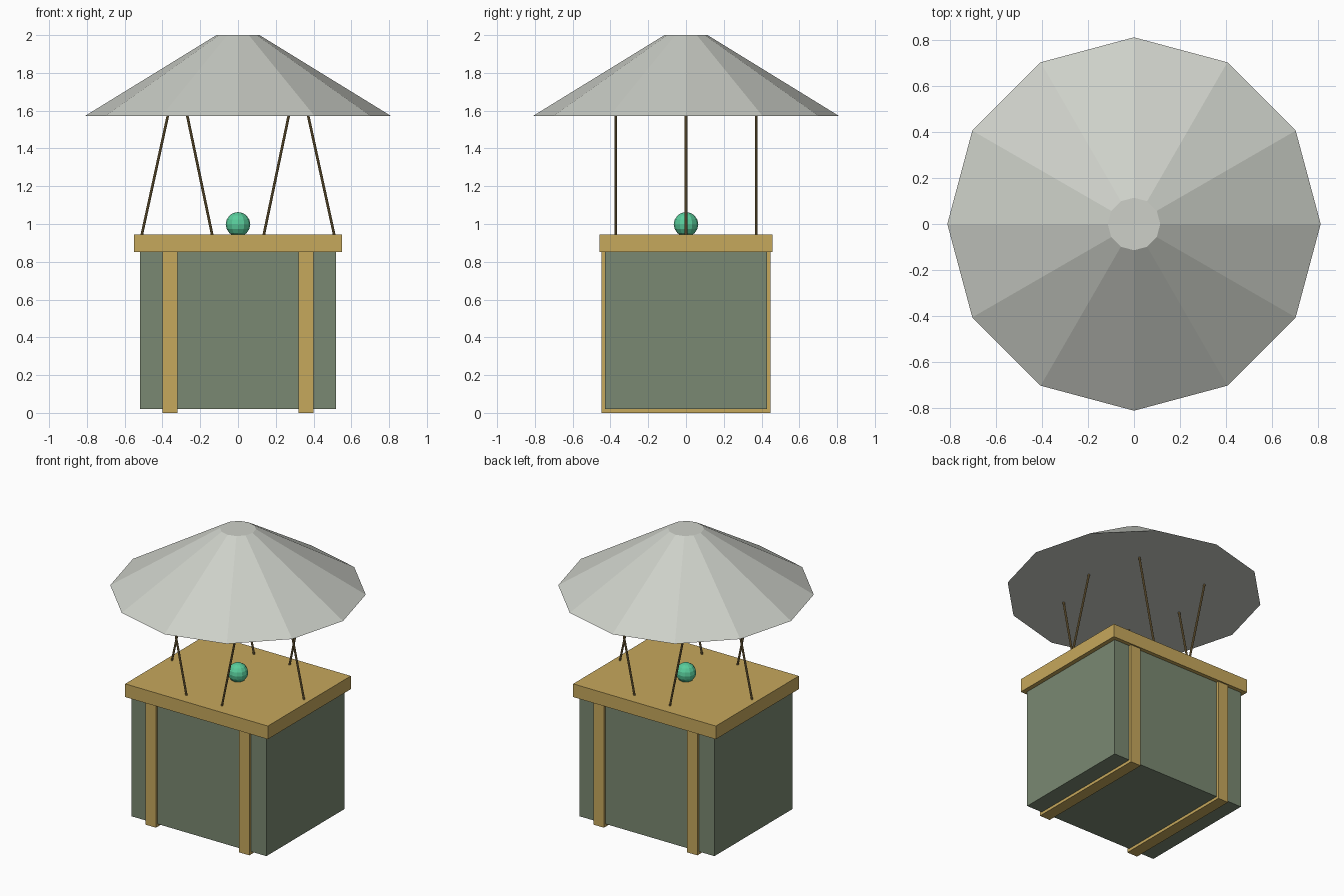
import bpy
from math import pi
from mathutils import Vector

cube = bpy.data.objects.get("Cube")
if cube:
    bpy.data.objects.remove(cube, do_unlink=True)


def material(name, rgb):
    m = bpy.data.materials.new(name)
    m.use_nodes = True
    m.diffuse_color = (*rgb, 1)
    m.node_tree.nodes["Principled BSDF"].inputs["Base Color"].default_value = (*rgb, 1)
    return m


CANVAS = material("pale grey canvas", (0.61, 0.63, 0.58))
WOOD = material("tan wood", (0.565, 0.392, 0.107))
CRATE = material("sage green", (0.195, 0.25, 0.168))
LAMP = material("mint green", (0.10, 0.61, 0.33))
ROPE = material("brown rope", (0.25, 0.17, 0.06))


def finish(name, mat):
    obj = bpy.context.object
    obj.name = name
    obj.data.materials.append(mat)
    return obj


def box(name, mat, low, high):
    low, high = Vector(low), Vector(high)
    bpy.ops.mesh.primitive_cube_add(size=1, location=(low + high) / 2)
    obj = finish(name, mat)
    obj.scale = high - low
    bpy.ops.object.transform_apply(location=False, rotation=False, scale=True)


def rope(name, start, end, radius=0.007):
    start, end = Vector(start), Vector(end)
    axis = end - start
    bpy.ops.mesh.primitive_cylinder_add(vertices=8, radius=radius, depth=axis.length,
                                        location=(start + end) / 2)
    obj = finish(name, ROPE)
    obj.rotation_euler = axis.to_track_quat("Z", "Y").to_euler()


# Crate body and overhanging lid
box("crate_body", CRATE, (-0.52, -0.43, 0.02), (0.52, 0.43, 0.86))
box("crate_lid", WOOD, (-0.55, -0.457, 0.853), (0.55, 0.457, 0.945))

# Battens wrapping the front, bottom and back, plus the ropes on each side
for side, label in ((1, "left"), (-1, "right")):
    xs = sorted((side * 0.32, side * 0.40))
    box(f"{label}_batten", WOOD, (xs[0], -0.447, 0), (xs[1], 0.447, 0.856))
    rope(f"{label}_middle_rope", (side * 0.51, 0, 0.94), (side * 0.37, 0, 1.58))
    for y, end in ((-0.372, "front"), (0.372, "back")):
        rope(f"{label}_{end}_rope", (side * 0.136, y, 0.94), (side * 0.27, y, 1.58))

# Signal lamp on the lid
bpy.ops.mesh.primitive_uv_sphere_add(segments=12, ring_count=8, radius=0.065,
                                     location=(0, 0, 0.998))
finish("signal_lamp", LAMP)

# Twelve-sided parachute canopy, closed underneath
bpy.ops.mesh.primitive_cone_add(vertices=12, radius1=0.81, radius2=0.114, depth=0.428,
                                location=(0, 0, 1.786), rotation=(0, 0, pi / 2))
finish("parachute_canopy", CANVAS)
